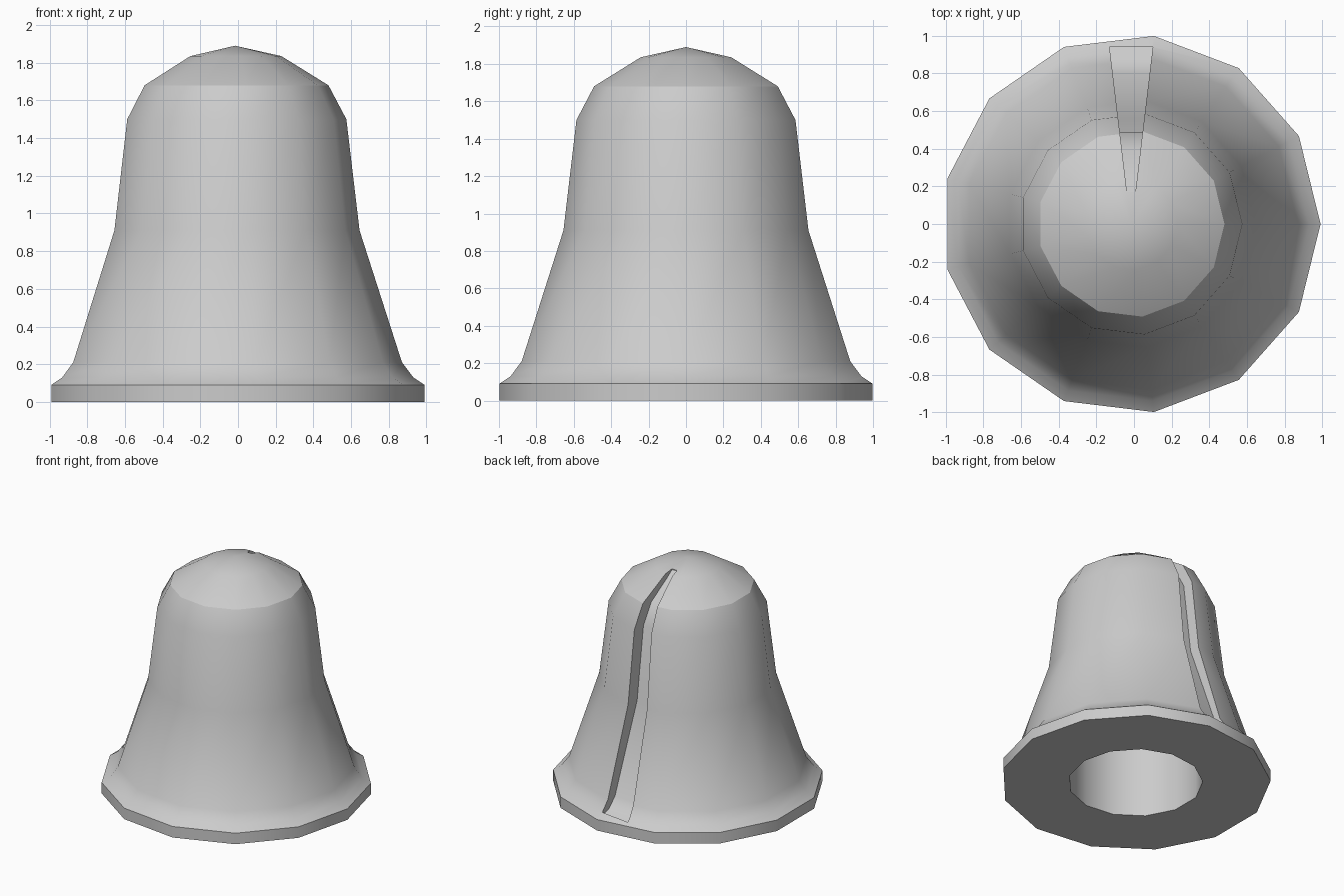
import bpy, bmesh, math

if "Cube" in bpy.data.objects:
    bpy.data.objects.remove(bpy.data.objects["Cube"], do_unlink=True)

SIDES = 13
CENTRE = -0.015

grey = bpy.data.materials.new("light_grey")
grey.use_nodes = True
grey.diffuse_color = (0.6, 0.6, 0.6, 1)
grey.node_tree.nodes["Principled BSDF"].inputs["Base Color"].default_value = (0.6, 0.6, 0.6, 1)


def make_object(name, bm):
    bmesh.ops.recalc_face_normals(bm, faces=bm.faces)
    mesh = bpy.data.meshes.new(name)
    bm.to_mesh(mesh)
    bm.free()
    obj = bpy.data.objects.new(name, mesh)
    mesh.materials.append(grey)
    bpy.context.collection.objects.link(obj)
    return obj


def lathe(name, profile):
    """Spin (radius, height) points; zero radius gives a pole."""
    bm = bmesh.new()
    rings = []
    for r, z in profile:
        if r == 0:
            rings.append([bm.verts.new((CENTRE, 0, z))] * SIDES)
            continue
        angles = [math.tau * i / SIDES for i in range(SIDES)]
        rings.append([bm.verts.new((CENTRE + r * math.cos(a), r * math.sin(a), z)) for a in angles])
    for low, high in zip(rings, rings[1:]):
        for i in range(SIDES):
            j = (i + 1) % SIDES
            bm.faces.new(list(dict.fromkeys((low[i], low[j], high[j], high[i]))))
    return make_object(name, bm)


# Bell body, from the roof of its socket out to the rim and up to the peak
body = lathe("bell_body", [
    (0, 1.1), (0.5, 1.1), (0.5, 0), (1.005, 0), (1.005, 0.09), (0.945, 0.13),
    (0.885, 0.21), (0.66, 0.91), (0.59, 1.5), (0.495, 1.68), (0.245, 1.835), (0, 1.89)])

# Tapered groove down the back: a side outline widened towards the rim
outline = [(0.17, 1.845), (0.22, 1.8), (0.4, 1.66), (0.485, 1.5), (0.555, 0.91),
           (0.8, 0.21), (0.87, 0.13), (0.94, 0.1), (0.94, 2), (0.17, 2)]
bm = bmesh.new()
walls = []
for side in (-1, 1):
    walls.append([bm.verts.new((CENTRE + side * (0.0225 + 0.12 * (y - 0.17)), y, z))
                  for y, z in outline])
    bm.faces.new(walls[-1])
for i in range(len(outline)):
    j = (i + 1) % len(outline)
    bm.faces.new((walls[0][i], walls[0][j], walls[1][j], walls[1][i]))
cutter = make_object("groove_cutter", bm)
cutter.hide_render = True

cut = body.modifiers.new("groove", 'BOOLEAN')
cut.operation = 'DIFFERENCE'
cut.solver = 'EXACT'
cut.object = cutter

bpy.ops.object.select_all(action='DESELECT')
body.select_set(True)
bpy.context.view_layer.objects.active = body
bpy.ops.object.modifier_apply(modifier=cut.name)
bpy.data.objects.remove(cutter, do_unlink=True)
bpy.ops.object.shade_smooth_by_angle(angle=math.radians(29))
